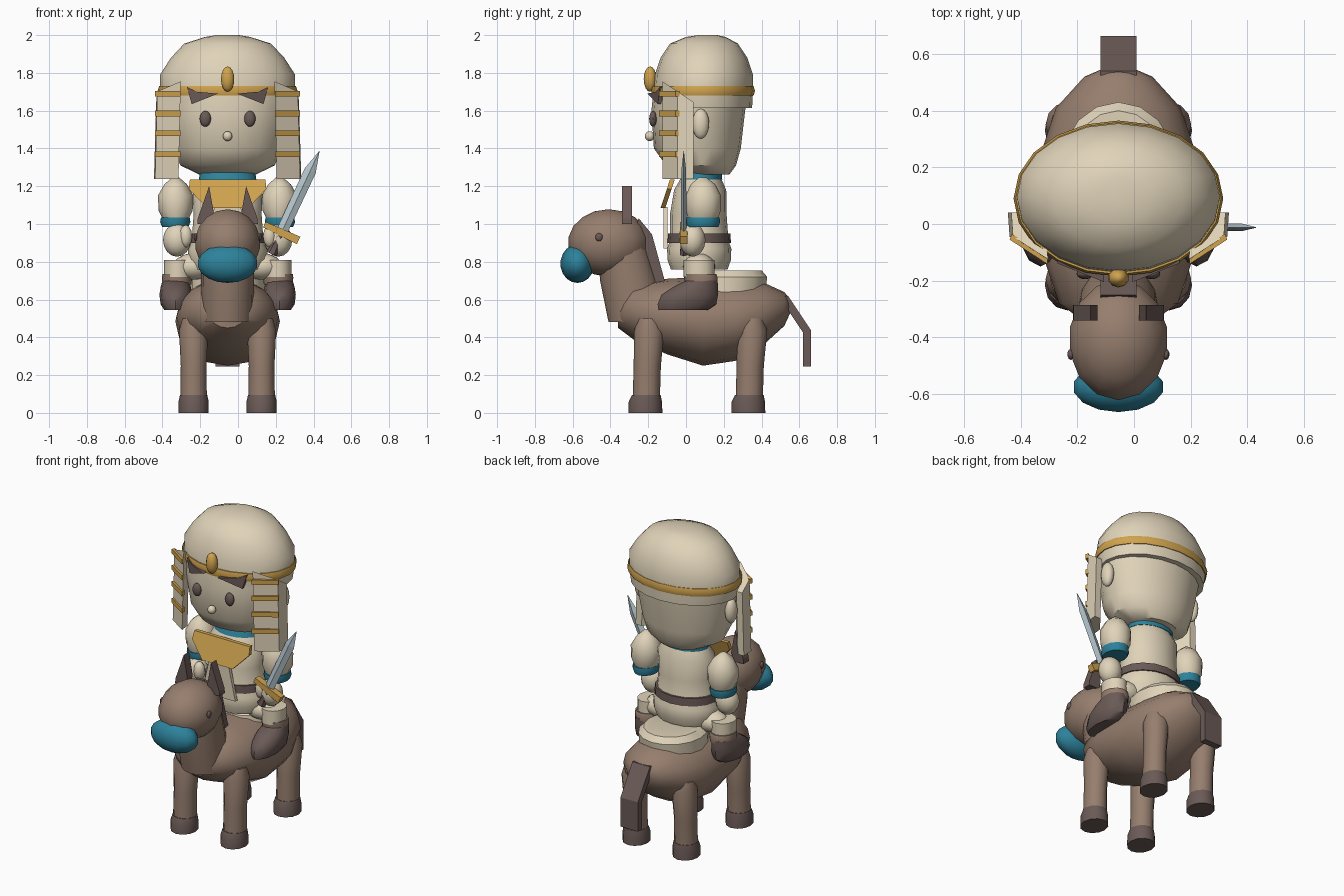
import bpy, bmesh, math
from mathutils import Matrix

if "Cube" in bpy.data.objects:
    bpy.data.objects.remove(bpy.data.objects["Cube"])

CX = -0.055  # symmetry plane of rider and mount


def material(name, r, g, b):
    lin = [((c / 255 + 0.055) / 1.055) ** 2.4 for c in (r, g, b)]
    m = bpy.data.materials.new(name)
    m.diffuse_color = (*lin, 1)
    m.use_nodes = True
    m.node_tree.nodes["Principled BSDF"].inputs["Base Color"].default_value = m.diffuse_color
    return m


CREAM = material("cream cloth", 224, 211, 185)
BROWN = material("brown hide", 150, 126, 110)
DARK = material("dark leather", 106, 90, 86)
TEAL = material("teal", 45, 130, 155)
GOLD = material("gold", 208, 163, 78)
STEEL = material("steel", 182, 198, 205)
smooth = []


def finish(name, bm, mat, is_smooth):
    bmesh.ops.recalc_face_normals(bm, faces=bm.faces)
    me = bpy.data.meshes.new(name)
    bm.to_mesh(me)
    bm.free()
    me.materials.append(mat)
    ob = bpy.data.objects.new(name, me)
    bpy.context.collection.objects.link(ob)
    if is_smooth:
        smooth.append(ob)
    return ob


def loft(name, rings, mat, x=CX, n=16, axis='z', is_smooth=True):
    """Capped stack of ellipses: (height, centre, radius_x, radius_other)."""
    bm = bmesh.new()
    loops = []
    for h, c, rx, ro in rings:
        loop = []
        for i in range(n):
            t = 2 * math.pi * i / n
            a, b = x + rx * math.cos(t), c + ro * math.sin(t)
            loop.append(bm.verts.new((a, b, h) if axis == 'z' else (a, h, b)))
        loops.append(loop)
    for lo, hi in zip(loops, loops[1:]):
        for i in range(n):
            j = (i + 1) % n
            bm.faces.new((lo[i], lo[j], hi[j], hi[i]))
    bm.faces.new(loops[0])
    bm.faces.new(loops[-1])
    return finish(name, bm, mat, is_smooth)


def ball(name, loc, rad, mat, seg=14, rings=9):
    bm = bmesh.new()
    bmesh.ops.create_uvsphere(bm, u_segments=seg, v_segments=rings, radius=1,
                              matrix=Matrix.Translation(loc) @ Matrix.Diagonal((*rad, 1)))
    return finish(name, bm, mat, True)


def prism(name, pts, axis, lo, hi, mat, bend=None):
    """Polygon extruded along an axis; bend may move each vertex."""
    bm = bmesh.new()
    place = {'x': lambda a, b, v: (v, a, b), 'y': lambda a, b, v: (a, v, b),
             'z': lambda a, b, v: (a, b, v)}[axis]
    ends = [[bm.verts.new(place(a, b, v)) for a, b in pts] for v in (lo, hi)]
    for i in range(len(pts)):
        j = (i + 1) % len(pts)
        bm.faces.new((ends[0][i], ends[0][j], ends[1][j], ends[1][i]))
    bm.faces.new(ends[0])
    bm.faces.new(ends[1])
    if bend:
        for v in bm.verts:
            bend(v.co)
    return finish(name, bm, mat, False)


# ---- mount ----
loft("mount_body", [(-.36, .53, .1, .08), (-.28, .535, .21, .145), (-.1, .51, .27, .2),
                    (.09, .485, .277, .235), (.26, .49, .27, .215), (.41, .525, .22, .165),
                    (.52, .55, .12, .09), (.55, .565, .05, .04)], BROWN, axis='y')
loft("mount_neck", [(.48, -.26, .137, .15), (.7, -.3, .14, .155), (.9, -.34, .14, .13)], BROWN)
ball("mount_head", (CX, -.41, .9), (.178, .215, .178), BROWN)
ball("muzzle", (CX, -.575, .79), (.163, .09, .102), TEAL)
prism("mane", [(-.25, 1.03), (-.18, .945), (-.11, .69), (-.2, .69), (-.28, .95)],
      'x', CX - .063, CX + .063, DARK)
prism("tail", [(.49, .62), (.54, .62), (.663, .435), (.663, .245), (.62, .245), (.62, .425)],
      'x', CX - .063, CX + .063, DARK)
loft("saddle", [(.64, .2, .2, .22), (.72, .21, .2, .22), (.755, .22, .165, .18)], CREAM)

# ---- rider torso ----
loft("torso", [(.76, .07, .19, .15), (.81, .07, .21, .168), (.87, .07, .21, .17), (.91, .07, .19, .155),
               (1.05, .065, .18, .15), (1.18, .075, .185, .138), (1.255, .08, .135, .1)], CREAM)
loft("belt", [(.9, .07, .203, .168), (.95, .07, .2, .165)], DARK)
loft("collar", [(1.235, .08, .152, .112), (1.285, .09, .145, .1)], TEAL)


def lean_plate(co):
    co.y -= (1.235 - co.z) * .33


prism("chest_plate", [(CX - .2, 1.235), (CX + .2, 1.235), (CX + .205, 1.185), (CX + .11, 1.085),
                      (CX - .11, 1.085), (CX - .205, 1.185)], 'y', -.085, -.06, GOLD, lean_plate)
prism("apron", [(CX - .07, 1.09), (CX + .07, 1.09), (CX + .12, .87), (CX - .12, .87)],
      'y', -.12, -.098, CREAM)

# ---- rider head and headdress ----
loft("head", [(1.262, .12, .15, .11), (1.31, .08, .25, .185), (1.4, .06, .285, .23),
              (1.6, .065, .325, .248), (1.68, .075, .33, .25)], CREAM, n=20)
loft("hood", [(1.615, .09, .345, .26), (1.69, .09, .358, .264), (1.79, .095, .358, .26),
              (1.88, .095, .3, .23), (1.955, .095, .23, .18), (1.99, .105, .12, .105),
              (2.0, .115, .06, .05)], CREAM, n=20)
loft("headband", [(1.68, .09, .362, .268), (1.705, .09, .37, .275), (1.73, .09, .362, .268)], GOLD, n=20)
ball("crest", (CX, -.19, 1.767), (.037, .034, .067), GOLD, 10, 8)
ball("nose", (CX, -.192, 1.465), (.026, .026, .026), CREAM, 10, 8)

# ---- mirrored parts ----
for s, side in ((-1, "left"), (1, "right")):
    def X(d):
        return CX + s * d

    def P(pts):
        return [(X(a), b) for a, b in pts]

    # mount legs and hooves
    for end, y in (("front", -.215), ("rear", .33)):
        loft(f"{end}_leg_{side}", [(.08, y + .005, .07, .072), (.25, y + .01, .068, .072),
                                   (.435, y + .02, .077, .08), (.5, y + .02, .06, .06)],
             BROWN, X(.18), 12)
        loft(f"{end}_hoof_{side}", [(0, y, .08, .09), (.06, y, .08, .088), (.095, y + .005, .072, .076)],
             DARK, X(.18), 12)
    # mount ears and eyes
    prism(f"mount_ear_{side}", P([(.16, 1.0), (.158, 1.03), (.098, 1.2), (.073, 1.06), (.08, 1.0)]),
          'y', -.34, -.285, DARK)
    ball(f"mount_eye_{side}", (X(.168), -.46, .93), (.012, .02, .022), DARK, 10, 6)

    # rider arms
    loft(f"sleeve_{side}", [(1.03, .09, .07, .08), (1.07, .092, .09, .092), (1.15, .092, .094, .094),
                            (1.21, .09, .06, .065), (1.245, .088, .02, .022)], CREAM, X(.275), 12)
    loft(f"cuff_{side}", [(.985, .09, .07, .082), (1.01, .09, .08, .09), (1.035, .09, .076, .088)],
         TEAL, X(.277), 12)
    ball(f"hand_{side}", (X(.268), .035, .915), (.074, .068, .088), CREAM, 12, 8)
    ball(f"thumb_{side}", (X(.222), -.002, .935), (.036, .035, .06), CREAM, 10, 6)

    # rider legs and boots
    ball(f"thigh_{side}", (X(.18), .07, .775), (.11, .085, .07), CREAM, 12, 8)
    loft(f"shin_{side}", [(.72, .07, .072, .082), (.81, .07, .072, .082)], CREAM, X(.266), 12)
    loft(f"boot_cuff_{side}", [(.68, .08, .076, .085), (.715, .08, .08, .088), (.735, .075, .077, .085)],
         BROWN, X(.268), 12)
    loft(f"boot_{side}", [(.545, -.015, .06, .13), (.575, .005, .08, .155), (.625, .02, .086, .15),
                          (.665, .05, .08, .12), (.7, .082, .07, .085)], DARK, X(.275), 12)

    # face details
    ball(f"eye_{side}", (X(.118), -.175, 1.557), (.03, .02, .042), DARK, 12, 8)
    ball(f"ear_{side}", (X(.325), .078, 1.53), (.035, .045, .08), CREAM, 12, 8)

    def wrap_brow(co):
        co.y += (abs(co.x - CX) - .05) * .4

    prism(f"brow_{side}", P([(.215, 1.725), (.16, 1.7), (.05, 1.69), (.19, 1.635)]),
          'y', -.205, -.17, DARK, wrap_brow)

    # headdress side panels with sloping tops and gold bars
    def slope_top(co):
        if co.z > 1.5:
            co.z -= (co.y + .125) * .66
        else:
            co.x += s * .012

    prism(f"side_panel_{side}", P([(.248, -.125), (.372, -.045), (.378, .04), (.335, .04), (.255, -.06)]),
          'z', 1.238, 1.755, CREAM, slope_top)
    for k, z in enumerate((1.37, 1.48, 1.585, 1.69)):
        prism(f"panel_bar_{side}_{k + 1}", P([(.25, -.142), (.384, -.055), (.376, -.035), (.25, -.115)]),
              'z', z - .015, z + .015, GOLD)

# ---- sword, built upright and tilted ----
sword = [
    loft("sword_blade", [(.0, 0, .03, .014), (.36, 0, .032, .013), (.475, 0, .001, .001)],
         STEEL, 0, 4, is_smooth=False),
    loft("sword_grip", [(-.125, 0, .03, .024), (-.09, 0, .024, .02), (0, 0, .02, .02)],
         DARK, 0, 6, is_smooth=False),
    prism("sword_guard", [(-.1, -.016), (.1, -.022), (.1, .022), (-.1, .016)], 'y', -.02, .02, GOLD)]
for ob in sword:
    ob.location = (.23, -.012, .955)
    ob.rotation_euler.y = math.radians(25)

# ---- smooth shading on the rounded parts ----
bpy.ops.object.select_all(action='DESELECT')
for ob in smooth:
    ob.select_set(True)
bpy.context.view_layer.objects.active = smooth[0]
bpy.ops.object.shade_smooth_by_angle(angle=math.radians(42))
